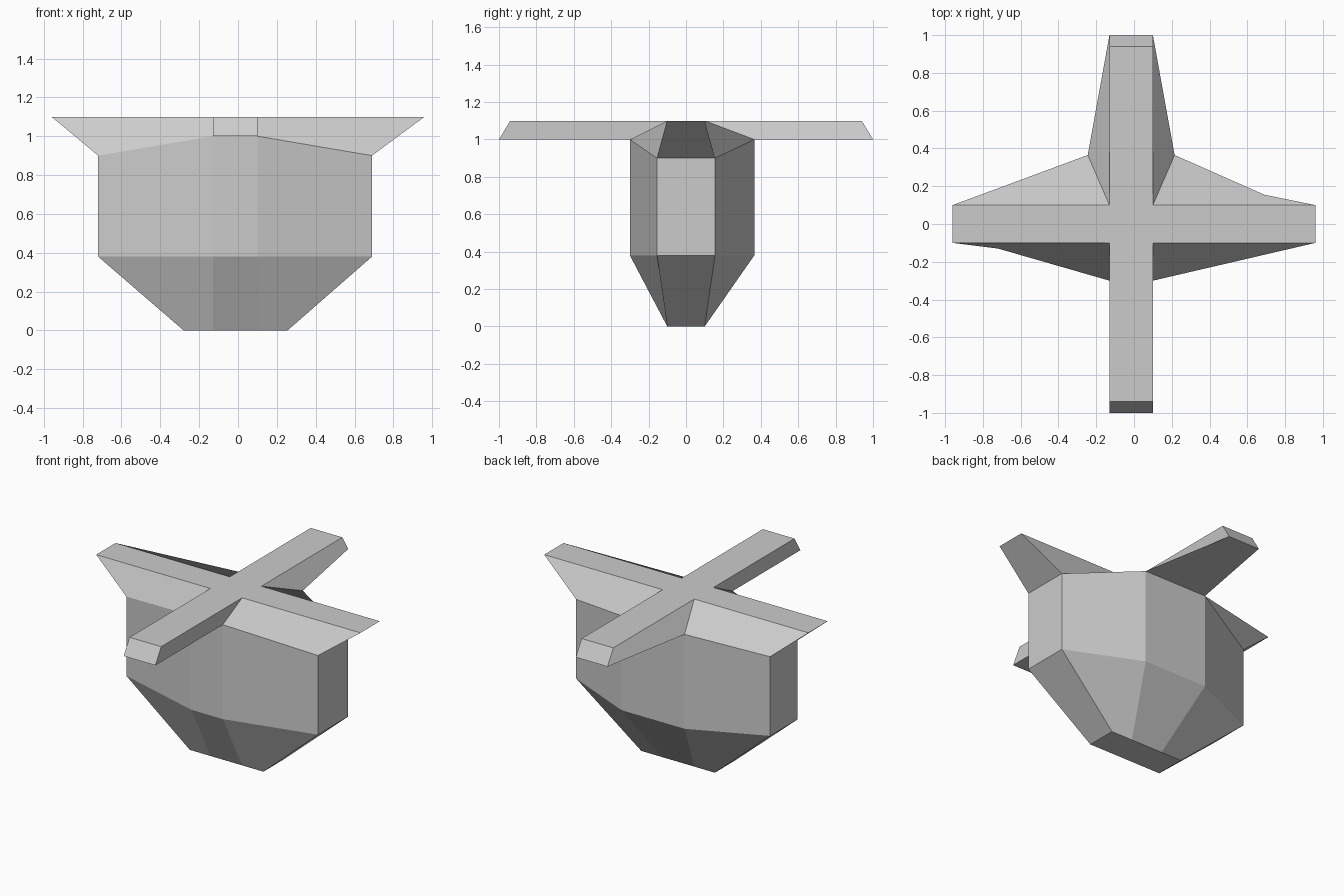
import bpy
import bmesh

cube = bpy.data.objects.get("Cube")
if cube:
    bpy.data.objects.remove(cube, do_unlink=True)

grey = bpy.data.materials.new("light_grey")
grey.use_nodes = True
colour = (0.6, 0.6, 0.6, 1)
grey.diffuse_color = colour
grey.node_tree.nodes["Principled BSDF"].inputs["Base Color"].default_value = colour

bm = bmesh.new()


def points(plan, z):
    return [bm.verts.new((x, y, z)) for x, y in plan]


def face(*verts):
    bm.faces.new(verts)


def band(lower, upper):
    for i in range(8):
        j = (i + 1) % 8
        face(lower[i], lower[j], upper[j], upper[i])


# Hull sections: two points each for front, right end, back and left end
LEFT, RIGHT, HALF = -0.13, 0.10, 0.10
TOP, ARM_BASE, WING_BASE = 1.10, 1.0, 0.90
outline = [(LEFT, -0.30), (RIGHT, -0.30), (0.69, -0.155), (0.69, 0.155),
           (0.215, 0.365), (-0.245, 0.365), (-0.72, 0.155), (-0.72, -0.13)]
keel_plan = [(LEFT, -HALF), (RIGHT, -HALF), (0.255, -HALF), (0.255, HALF),
             (RIGHT, HALF), (LEFT, HALF), (-0.28, HALF), (-0.28, -HALF)]

keel = points(keel_plan, 0)
waist = points(outline, 0.38)
rim = points(outline, ARM_BASE)
for i in (2, 3, 6, 7):
    rim[i].co.z = WING_BASE
face(*reversed(keel))
band(keel, waist)
band(waist, rim)

# Cross-shaped deck
inner = points([(RIGHT, -HALF), (RIGHT, HALF), (LEFT, HALF), (LEFT, -HALF)], TOP)
tip = points([(LEFT, -0.94), (RIGHT, -0.94), (0.96, -HALF), (0.96, HALF),
              (RIGHT, 0.94), (LEFT, 0.94), (-0.96, HALF), (-0.96, -HALF)], TOP)
face(*inner)
for k in range(4):
    face(inner[k - 1], tip[2 * k], tip[2 * k + 1], inner[k])

# Front and back arms with bevelled ends
for k, y in ((0, -1), (2, 1)):
    i, j = 2 * k, 2 * k + 1
    low_i, low_j = points([(tip[i].co.x, y), (tip[j].co.x, y)], ARM_BASE)
    face(low_i, low_j, tip[j], tip[i])
    face(rim[i], rim[j], low_j, low_i)
    face(inner[k - 1], rim[i], low_i, tip[i])
    face(inner[k], tip[j], low_j, rim[j])

# Side wings flaring up from the hull ends
for k in (1, 3):
    i, j = 2 * k, 2 * k + 1
    face(rim[i], rim[j], tip[j], tip[i])
    face(rim[i - 1], rim[i], tip[i], inner[k - 1])
    face(inner[k], tip[j], rim[j], rim[(j + 1) % 8])

mesh = bpy.data.meshes.new("hull_with_cross_deck")
bm.to_mesh(mesh)
bm.free()
mesh.materials.append(grey)
hull = bpy.data.objects.new("hull_with_cross_deck", mesh)
bpy.context.collection.objects.link(hull)
